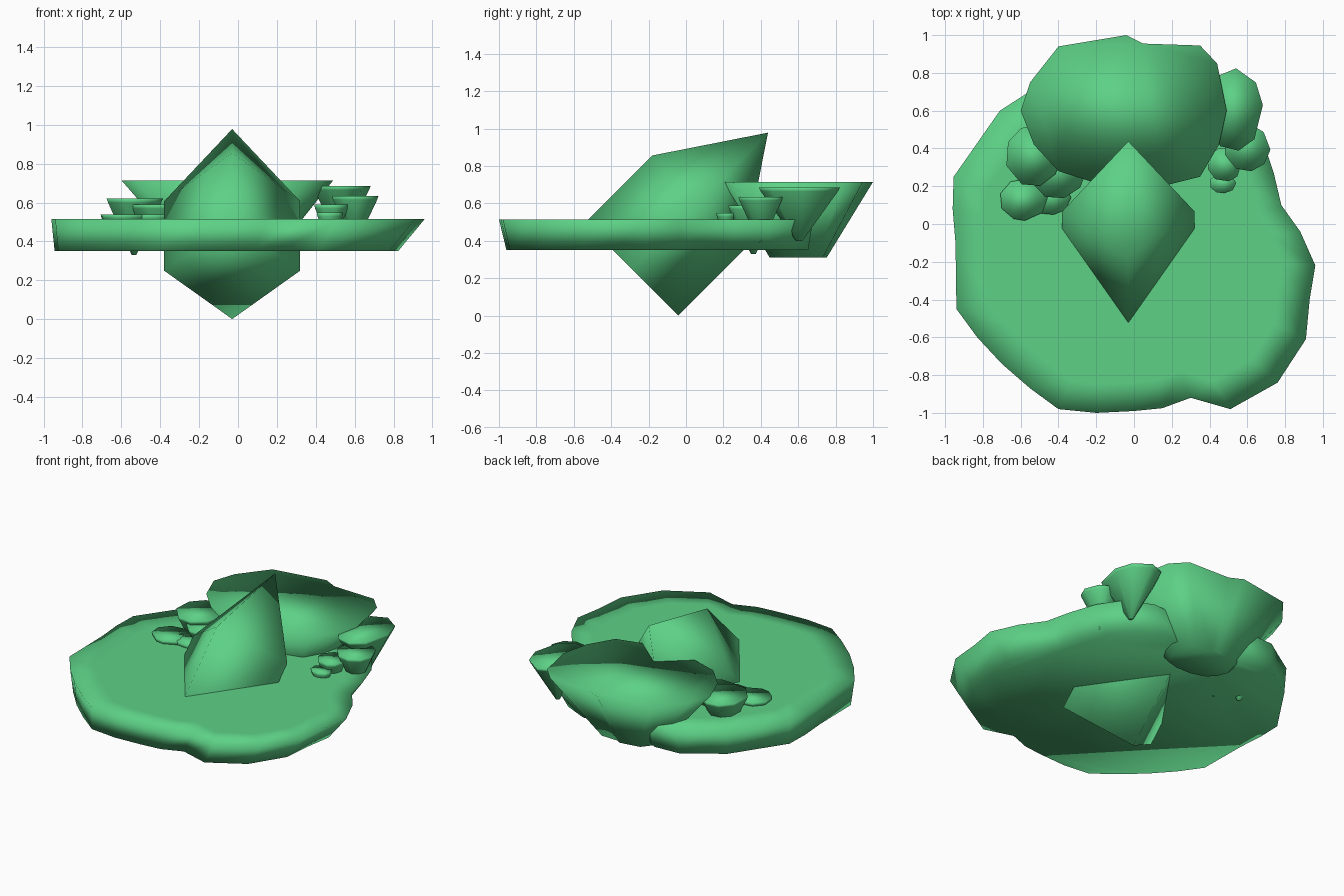
import bpy, bmesh, math, random
from mathutils import Matrix, Vector

if "Cube" in bpy.data.objects:
    bpy.data.objects.remove(bpy.data.objects["Cube"])

random.seed(4)
green = bpy.data.materials.new("green")
green.diffuse_color = (0.11, 0.64, 0.24, 1)
green.use_nodes = True
green.node_tree.nodes["Principled BSDF"].inputs["Base Color"].default_value = green.diffuse_color


def finish(name, bm):
    bmesh.ops.recalc_face_normals(bm, faces=bm.faces)
    me = bpy.data.meshes.new(name)
    bm.to_mesh(me)
    bm.free()
    me.materials.append(green)
    for p in me.polygons:
        p.use_smooth = True
    ob = bpy.data.objects.new(name, me)
    bpy.context.collection.objects.link(ob)
    return ob


def loft(name, rings):
    """Closed solid through equal-length rings of points."""
    bm = bmesh.new()
    loops = [[bm.verts.new(p) for p in r] for r in rings]
    n = len(loops[0])
    for a, b in zip(loops, loops[1:]):
        for i in range(n):
            j = (i + 1) % n
            bm.faces.new((a[i], a[j], b[j], b[i]))
    caps = [bm.faces.new(loops[0]), bm.faces.new(loops[-1])]
    bmesh.ops.triangulate(bm, faces=caps)
    return finish(name, bm)


def ring(outline, z, centre, scale):
    cx, cy = centre
    return [(cx + (x - cx) * scale, cy + (y - cy) * scale, z) for x, y in outline]


# Ground slab with undercut rim
ground = [(-.4, -.98), (-.2, -1), (0, -.99), (.15, -.975), (.3, -.92), (.51, -.98),
          (.76, -.84), (.91, -.61), (.93, -.4), (.96, -.22), (.88, -.04), (.78, .1),
          (.74, .27), (.68, .45), (.58, .6), (.4, .68), (.18, .66), (0, .62),
          (-.12, .7), (-.25, .78), (-.45, .77), (-.57, .69), (-.71, .6), (-.85, .4),
          (-.955, .25), (-.96, .08), (-.945, -.1), (-.94, -.45), (-.83, -.6),
          (-.7, -.74), (-.55, -.87)]
under = [(x * .92 - .06, y * .96) for x, y in ground]
loft("ground_slab", [ring(under, .35, (0, 0), 1),
                     ring(ground, .515, (0, 0), 1),
                     ring(ground, .515, (0, -.15), .82)])

# Large boulder
boulder = [(-.4, .94), (-.04, 1), (.05, .955), (.35, .945), (.44, .85), (.49, .6),
           (.45, .42), (.35, .25), (.15, .2), (-.15, .2), (-.4, .28), (-.53, .42),
           (-.6, .6), (-.55, .75)]
loft("large_boulder", [ring(boulder, .31, (-.03, .6), .38),
                       ring(boulder, .715, (0, 0), 1)])

# Small rocks: centre x, y, half sizes, bottom z, top z
rocks = [(-.535, .36, .145, .16, .33, .62), (-.41, .275, .15, .14, .35, .59),
         (-.585, .13, .125, .11, .36, .54), (-.445, .135, .11, .085, .36, .54),
         (.53, .605, .15, .215, .40, .685), (.60, .40, .12, .12, .39, .635),
         (.48, .315, .09, .09, .39, .59), (.47, .215, .07, .052, .40, .55)]
for k, (x, y, rx, ry, z0, z1) in enumerate(rocks):
    n = 9
    pts = []
    for i in range(n):
        a = math.tau * (i + random.uniform(-.2, .2)) / n
        pts.append((x + rx * 1.02 * math.cos(a), y + ry * 1.02 * math.sin(a)))
    loft(f"small_rock_{k + 1}", [ring(pts, z0, (x, y), .08),
                                 ring(pts, z1 - .02, (x, y), .95),
                                 ring(pts, z1, (x, y), 1)])

# Tilted four-sided crystal: prism with pointed tip
bm = bmesh.new()
square = [(.35, 0), (0, .352), (-.35, 0), (0, -.352)]
low = [bm.verts.new((x, y, 0)) for x, y in square]
high = [bm.verts.new((x, y, .505)) for x, y in square]
tip = bm.verts.new((0, 0, 1.03))
for i in range(4):
    j = (i + 1) % 4
    bm.faces.new((low[i], low[j], high[j], high[i]))
    bm.faces.new((high[i], high[j], tip))
bm.faces.new(low)
bm.transform(Matrix.Translation((-.03, -.29, .25)) @ Matrix.Rotation(-math.pi / 4, 4, 'X'))
finish("tilted_crystal", bm)
